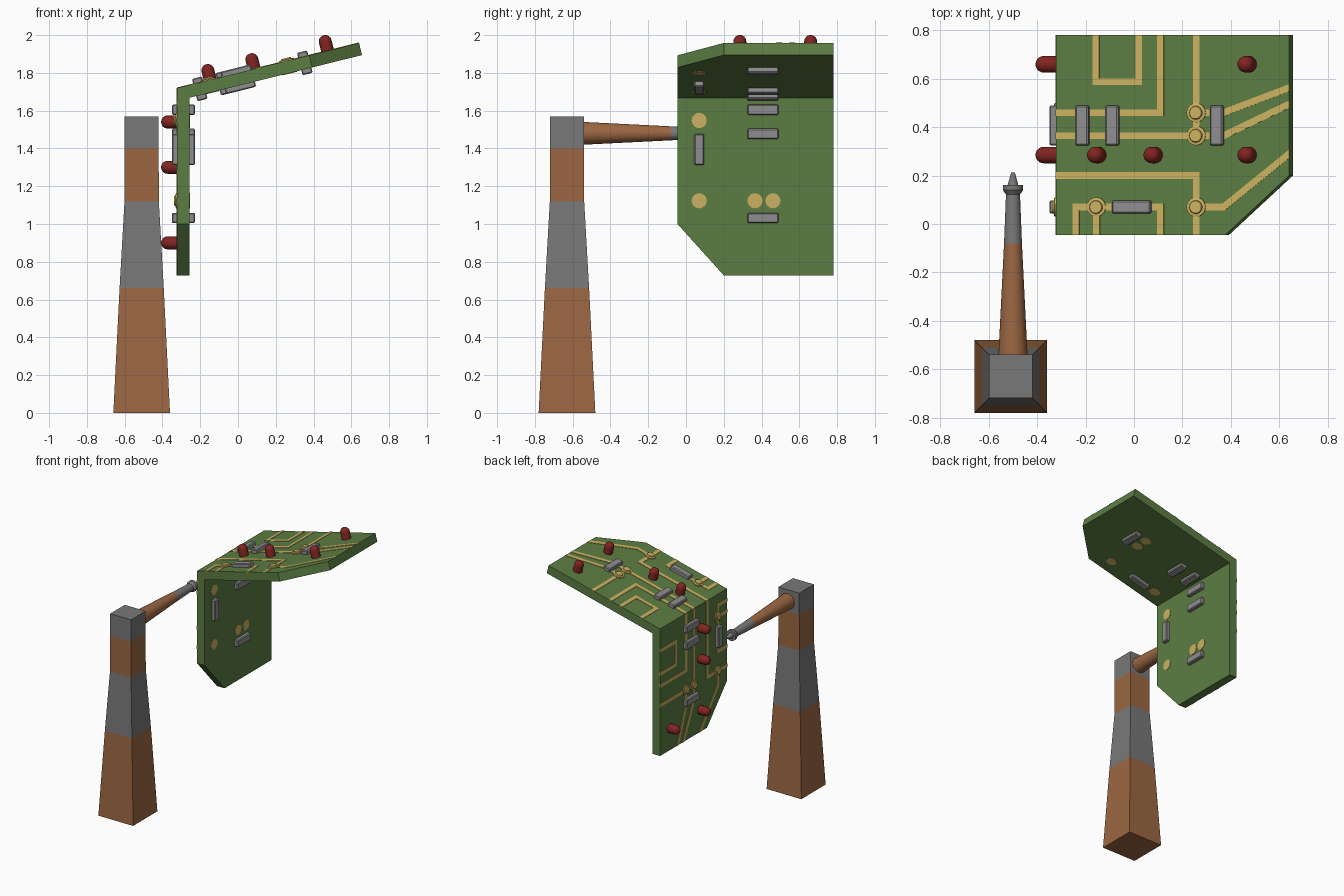
import bpy, bmesh, math
from mathutils import Matrix, Vector

if "Cube" in bpy.data.objects:
    bpy.data.objects.remove(bpy.data.objects["Cube"])


def material(name, rgb):
    m = bpy.data.materials.new(name)
    m.diffuse_color = (*rgb, 1)
    m.use_nodes = True
    m.node_tree.nodes["Principled BSDF"].inputs["Base Color"].default_value = m.diffuse_color
    return m


GREEN = material("board_green", (0.105, 0.205, 0.055))
GOLD = material("gold", (0.60, 0.44, 0.12))
RED = material("lamp_red", (0.22, 0.018, 0.015))
RUST = material("rust", (0.33, 0.135, 0.055))
STEEL = material("steel", (0.19, 0.19, 0.19))
CHIP = material("chip_grey", (0.27, 0.27, 0.28))


def finish(name, bm, mats, smooth=False):
    bmesh.ops.recalc_face_normals(bm, faces=bm.faces)
    me = bpy.data.meshes.new(name)
    bm.to_mesh(me)
    bm.free()
    for m in mats:
        me.materials.append(m)
    ob = bpy.data.objects.new(name, me)
    bpy.context.collection.objects.link(ob)
    if smooth:
        bpy.ops.object.select_all(action='DESELECT')
        ob.select_set(True)
        bpy.context.view_layer.objects.active = ob
        bpy.ops.object.shade_smooth_by_angle(angle=math.radians(35))
    return ob


def lathe(bm, profile, n, mat, bands=None, phase=0.0):
    """Closed solid of revolution about local z from (radius, height) points."""
    rings = []
    for r, h in profile:
        angs = [phase + 2 * math.pi * i / n for i in range(n)]
        rings.append([bm.verts.new(mat @ Vector((r * math.cos(a), r * math.sin(a), h))) for a in angs])
    for k in range(len(rings) - 1):
        for i in range(n):
            j = (i + 1) % n
            f = bm.faces.new((rings[k][i], rings[k][j], rings[k + 1][j], rings[k + 1][i]))
            f.material_index = bands[k] if bands else 0
    bm.faces.new(rings[0][::-1]).material_index = bands[0] if bands else 0
    bm.faces.new(rings[-1]).material_index = bands[-1] if bands else 0


# Tapered square post with colour bands
bm = bmesh.new()
post = [(0.15, 0), (0.117, 0.66), (0.091, 1.12), (0.09, 1.40), (0.09, 1.57)]
lathe(bm, [(r * math.sqrt(2), z) for r, z in post], 4,
      Matrix.Translation((-0.51, -0.63, 0)), [0, 1, 0, 1], math.pi / 4)
finish("post", bm, [RUST, STEEL])

# Round arm with collar and pointed tip
bm = bmesh.new()
lathe(bm, [(0.062, -0.58), (0.037, -0.08), (0.029, 0.122), (0.042, 0.14),
           (0.042, 0.161), (0.022, 0.161), (0.008, 0.212)], 32,
      Matrix.Translation((-0.50, 0, 1.48)) @ Matrix.Rotation(-math.pi / 2, 4, 'X'),
      [0, 1, 1, 1, 1, 1])
finish("arm", bm, [RUST, STEEL], True)

# The folded board: each panel has a frame (u from the fold, y, w outward)
T, L, Y0, Y1 = 0.066, 0.992, -0.045, 0.78
FOLD = Vector((-0.322, 0, 1.72))
ang = math.radians(13.9)
c, s = math.cos(ang), math.sin(ang)


def frame(u, w):
    m = Matrix((u, (0, 1, 0), w)).transposed().to_4x4()
    m.translation = FOLD
    return m


UPPER = frame((c, 0, s), (-s, 0, c))
LOWER = frame((0, 0, -1), (-1, 0, 0))
PANELS = (("upper", UPPER), ("lower", LOWER))

# Board: V section extruded in y, then corners cut off
bm = bmesh.new()
inner = T / math.tan((math.pi / 2 + ang) / 2)
section = [LOWER @ Vector((L, Y0, 0)), UPPER @ Vector((0, Y0, 0)), UPPER @ Vector((L, Y0, 0)),
           UPPER @ Vector((L, Y0, -T)), UPPER @ Vector((inner, Y0, -T)), LOWER @ Vector((L, Y0, -T))]
face = bm.faces.new([bm.verts.new(p) for p in section])
ext = bmesh.ops.extrude_face_region(bm, geom=[face])
bmesh.ops.translate(bm, vec=(0, Y1 - Y0, 0),
                    verts=[g for g in ext['geom'] if isinstance(g, bmesh.types.BMVert)])
for _, M in PANELS:
    no = M.to_3x3() @ Vector((0.245, -(L - 0.72), 0))
    cut = bmesh.ops.bisect_plane(bm, geom=bm.verts[:] + bm.edges[:] + bm.faces[:],
                                 plane_co=M @ Vector((0.72, Y0, 0)), plane_no=no, clear_outer=True)
    bmesh.ops.holes_fill(bm, edges=[e for e in bm.edges if e.is_boundary])
finish("folded_board", bm, [GREEN])

TRACES = [
    [(0.170, Y1), (0.170, 0.588), (0.352, 0.588), (0.352, Y1)],
    [(0.445, Y1), (0.445, 0.46), (0, 0.46)],
    [(0.597, Y1), (0.597, 0.365)],
    [(0, 0.365), (0.713, 0.365), (1.05, 0.522)],
    [(0.597, 0.46), (0.713, 0.46), (1.05, 0.584)],
    [(0, 0.20), (0.597, 0.20), (0.597, Y0)],
    [(0.597, 0.07), (0.713, 0.07), (1.05, 0.335)],
    [(0.085, Y0), (0.085, 0.07), (0.445, 0.07), (0.445, Y0)],
    [(0.172, 0.07), (0.172, Y0)],
]
LAMPS = [(0.18, 0.285), (0.42, 0.285), (0.82, 0.285), (0.82, 0.66)]
PADS = [(0.172, 0.07), (0.597, 0.07), (0.597, 0.365), (0.597, 0.46)]
CHIPS = [(0.115, 0.407, 0.055, 0.165), (0.243, 0.407, 0.055, 0.165),
         (0.688, 0.407, 0.055, 0.165), (0.325, 0.07, 0.165, 0.053)]


def ribbon(bm, path, hw=0.014, h=0.003):
    """Mitred raised strip along a polyline in panel space."""
    pts = [Vector(p) for p in path]
    norms = [Vector((a.y - b.y, b.x - a.x)).normalized() for a, b in zip(pts, pts[1:])]
    prev = None
    for i, p in enumerate(pts):
        n0, n1 = norms[max(i - 1, 0)], norms[min(i, len(norms) - 1)]
        o = (n0 + n1) / (1 + n0.dot(n1)) * hw
        q = [bm.verts.new((*(p + o * sg), z)) for sg, z in ((1, -h), (1, h), (-1, h), (-1, -h))]
        if prev:
            for k in range(4):
                bm.faces.new((prev[k], prev[(k + 1) % 4], q[(k + 1) % 4], q[k]))
        else:
            bm.faces.new(q)
        prev = q
    bm.faces.new(prev)


for name, M in PANELS:
    # Gold circuit traces, trimmed at the panel end
    bm = bmesh.new()
    for path in TRACES:
        ribbon(bm, path)
    bmesh.ops.bisect_plane(bm, geom=bm.verts[:] + bm.edges[:] + bm.faces[:],
                           plane_co=(L, 0, 0), plane_no=(1, 0, 0), clear_outer=True)
    bmesh.ops.transform(bm, matrix=M, verts=bm.verts)
    finish(name + "_traces", bm, [GOLD])

    # Stepped solder pads passing through the board
    bm = bmesh.new()
    for u, y in PADS:
        lathe(bm, [(0.04, -T - 0.003), (0.04, 0.007), (0.028, 0.009), (0.025, 0.016)], 24,
              M @ Matrix.Translation((u, y, 0)))
    finish(name + "_pads", bm, [GOLD], True)

    # Domed lamps
    bm = bmesh.new()
    dome = [(0.034, -0.02)] + [(0.034 * math.cos(a), 0.052 + 0.033 * math.sin(a))
                               for a in (math.radians(15 * k) for k in range(6))] + [(0.002, 0.085)]
    for u, y in LAMPS:
        lathe(bm, dome, 24, M @ Matrix.Translation((u, y, 0)))
    finish(name + "_lamps", bm, [RED], True)

    # Bevelled chips passing through the board
    bm = bmesh.new()
    for u, y, du, dy in CHIPS:
        bmesh.ops.create_cube(bm, size=1, matrix=Matrix.Translation((u, y, -T / 2))
                              @ Matrix.Diagonal((du, dy, 0.122, 1)))
    bmesh.ops.bevel(bm, geom=bm.edges[:], offset=0.006, segments=1, affect='EDGES')
    bmesh.ops.transform(bm, matrix=M, verts=bm.verts)
    finish(name + "_chips", bm, [CHIP])
